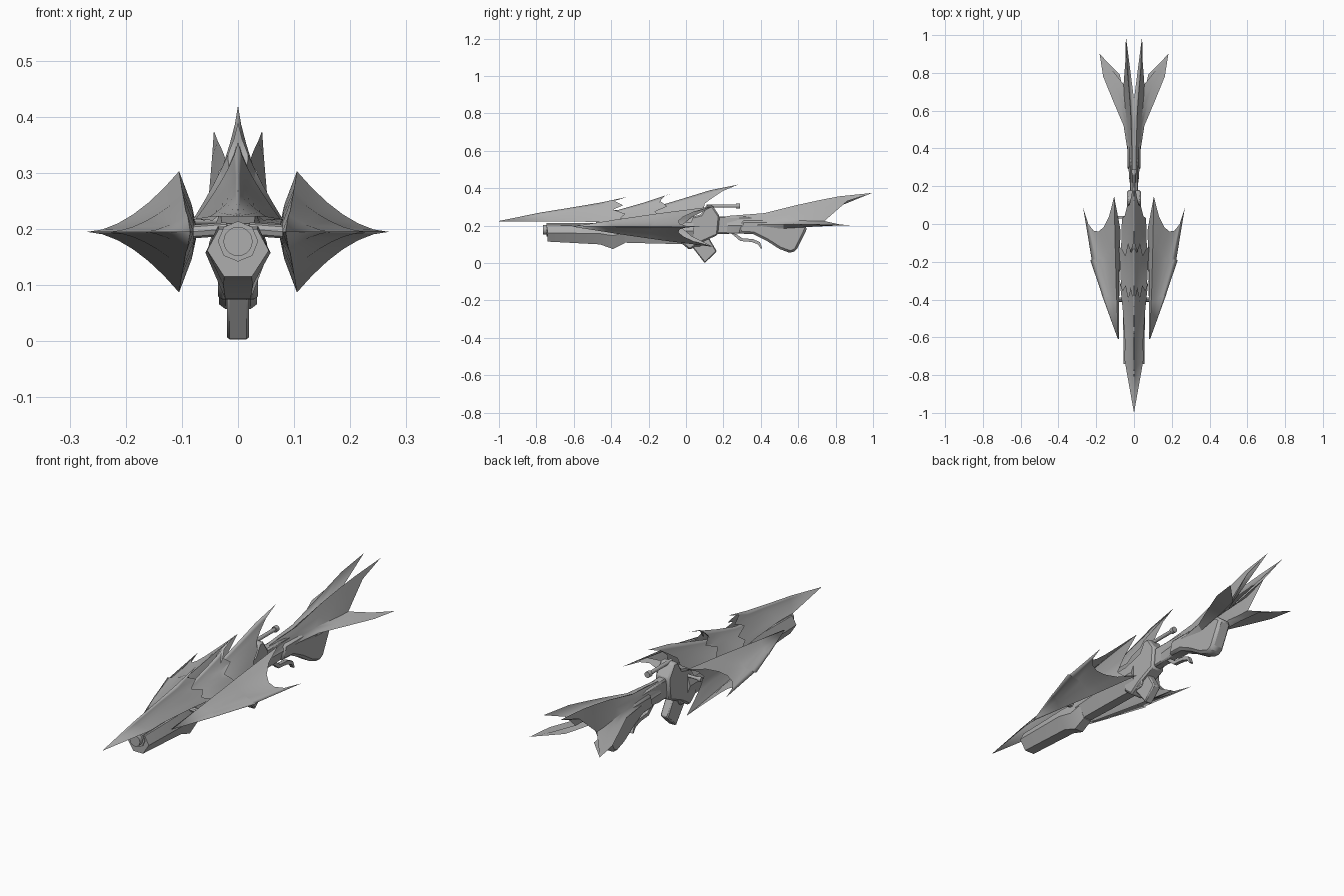
import bpy, bmesh, math
from mathutils import Vector

if "Cube" in bpy.data.objects:
    bpy.data.objects.remove(bpy.data.objects["Cube"])

grey = bpy.data.materials.new("plain_grey")
grey.diffuse_color = (0.42, 0.42, 0.42, 1)
grey.use_nodes = True
grey.node_tree.nodes["Principled BSDF"].inputs["Base Color"].default_value = grey.diffuse_color


def make(name, verts, faces, mirror=(False, False, False), z=0.0, bevel=0.0):
    me = bpy.data.meshes.new(name)
    me.from_pydata(verts, [], faces)
    bm = bmesh.new()
    bm.from_mesh(me)
    bmesh.ops.remove_doubles(bm, verts=bm.verts, dist=0.0005)
    bmesh.ops.recalc_face_normals(bm, faces=bm.faces)
    bm.to_mesh(me)
    bm.free()
    me.materials.append(grey)
    ob = bpy.data.objects.new(name, me)
    ob.location.z = z
    bpy.context.collection.objects.link(ob)
    bpy.ops.object.select_all(action='DESELECT')
    ob.select_set(True)
    bpy.context.view_layer.objects.active = ob
    bpy.ops.object.shade_smooth_by_angle(angle=math.radians(28))
    if any(mirror):
        m = ob.modifiers.new("mirror", 'MIRROR')
        m.use_axis = mirror
        m.merge_threshold = 0.0005
    if bevel:
        b = ob.modifiers.new("bevel", 'BEVEL')
        b.width, b.segments = bevel, 1
    return ob


def loft(name, rails, **kw):
    """Skin a surface across rails that all have the same point count."""
    n = len(rails[0])
    verts = [tuple(p) for r in rails for p in r]
    faces = [(i * n + j, i * n + j + 1, (i + 1) * n + j + 1, (i + 1) * n + j)
             for i in range(len(rails) - 1) for j in range(n - 1)]
    return make(name, verts, faces, **kw)


def plate(name, outline, half, bevel=0.0, x=0.0):
    """Side outline (y, z) extruded across x."""
    n = len(outline)
    verts = [(x + s * half, y, z) for s in (-1, 1) for y, z in outline]
    faces = [tuple(range(n)), tuple(range(n, 2 * n))]
    faces += [(i, (i + 1) % n, n + (i + 1) % n, n + i) for i in range(n)]
    return make(name, verts, faces, bevel=bevel)


def prism(name, sections):
    """Solid through closed sections, each a list of 3D points."""
    n, k = len(sections[0]), len(sections)
    verts = [p for s in sections for p in s]
    faces = [(a * n + i, a * n + (i + 1) % n, (a + 1) * n + (i + 1) % n, (a + 1) * n + i)
             for a in range(k - 1) for i in range(n)]
    faces += [tuple(range(n)), tuple(range((k - 1) * n, k * n))]
    return make(name, verts, faces)


def rod(name, a, b, r, sides=12):
    a, b = Vector(a), Vector(b)
    q = (b - a).to_track_quat('Z', 'Y')
    ring = [q @ Vector((r * math.cos(t), r * math.sin(t), 0))
            for t in (math.tau * i / sides for i in range(sides))]
    return prism(name, [[tuple(c + v) for v in ring] for c in (a, b)])


def shell(name, ridge, edge, rear, power=1.35):
    """Mirrored armour hood: ridge (y, z), lower edge (x, y, z), jagged rear shifts."""
    rails = []
    for i, dy in enumerate(rear):
        u = i / (len(rear) - 1)
        rail = []
        for (ry, rz), (ex, ey, ez) in zip(ridge, edge):
            rail.append([ex * u ** power, ry + (ey - ry) * u, rz + (ez - rz) * u])
        rail[-1][1] += dy
        rails.append(rail)
    return loft(name, rails, mirror=(True, False, False))


# Overlapping armour hoods along the top
shell("front_hood",
      [(-1, .225), (-.78, .27), (-.576, .303), (-.45, .325), (-.31, .355)],
      [(0, -1, .222), (.05, -.72, .222), (.048, -.62, .222), (.06, -.45, .22), (.076, -.30, .217)],
      [0, -.075, -.03, -.085, -.02, -.05, 0])
shell("middle_hood",
      [(-.48, .27), (-.36, .285), (-.22, .325), (-.12, .358), (-.02, .39)],
      [(.045, -.48, .215), (.06, -.38, .217), (.07, -.30, .217), (.074, -.22, .217), (.08, -.12, .217)],
      [0, -.075, -.085, -.03, -.08, -.03, 0])
shell("rear_hood",
      [(-.28, .27), (-.15, .305), (0, .35), (.13, .39), (.28, .42)],
      [(.06, -.28, .215), (.068, -.2, .217), (.068, -.12, .217), (.066, -.04, .217), (.064, .03, .217)],
      [0, -.04, -.05, -.055, -.02, -.03, 0])

# Diamond-section side fins with barbed outer edges
top = [(.085, -.61, 0), (.09, -.42, .03), (.093, -.38, .037), (.098, -.18, .066),
       (.1, -.10, .077), (.105, .145, .108)]
outer = [(.085, -.61, 0), (.172, -.37, 0), (.162, -.395, 0), (.232, -.19, 0),
         (.218, -.225, 0), (.269, .085, 0)]
inner = [(.085, -.61, 0), (.08, -.42, 0), (.078, -.38, 0), (.074, -.18, 0),
         (.073, -.10, 0), (.072, -.03, 0)]
rails = [inner]
rails.append([((a[0] + b[0]) / 2 - .006, (a[1] + b[1]) / 2 - (.03 if k == 5 else 0), b[2] * .45)
              for k, (a, b) in enumerate(zip(inner, top))])
for i in range(7):
    u = i / 6
    r = [[a[0] + (b[0] - a[0]) * u, a[1] + (b[1] - a[1]) * u, a[2] * (1 - u) ** 1.8]
         for a, b in zip(top, outer)]
    r[-1][1] -= .155 * math.sin(math.pi * u) ** .7 if 0 < u < 1 else 0
    rails.append(r)
loft("side_fins", rails, mirror=(True, False, True), z=.195)

# Struts holding the side fins
for s in (-1, 1):
    for y in (-.4, -.14):
        rod("fin_strut", (s * .02, y, .2), (s * .085, y, .195), .012, 8)

# Barrel, muzzle and hexagonal casing
rod("barrel", (0, -.745, .178), (0, .02, .178), .036, 8)
rod("muzzle", (0, -.765, .178), (0, -.74, .178), .026, 20)


def casing(y, w, lo, hi):
    m = lo + (hi - lo) * .55
    return [(-w * .45, y, lo), (w * .45, y, lo), (w, y, m), (w * .62, y, hi),
            (-w * .62, y, hi), (-w, y, m)]


prism("barrel_casing", [casing(-.74, .055, .115, .2), casing(-.46, .058, .1, .205),
                        casing(-.39, .05, .075, .205), casing(-.33, .045, .105, .21)])
prism("fore_body", [casing(-.36, .046, .11, .21), casing(-.18, .052, .105, .23),
                    casing(.04, .05, .1, .23)])

# Receiver and magazine
plate("receiver", [(-.03, .11), (.02, .07), (.08, .11), (.17, .15), (.18, .25),
                   (.14, .31), (.11, .31), (.08, .26), (-.03, .23)], .036, .008)
plate("magazine", [(.03, .09), (.10, 0), (.165, .062), (.12, .14), (.06, .14)], .02, .005)
plate("lower_guard", [(-.03, .12), (.0, .085), (.08, .09), (.10, .13)], .03, .005)

# Charging rod on top and bolt handle on the side
rod("top_rod", (0, .11, .305), (0, .28, .305), .009)
rod("top_rod_knob", (0, .268, .305), (0, .288, .305), .014)
rod("bolt_handle", (0, .035, .215), (-.095, .035, .215), .007)
rod("bolt_knob", (-.09, .035, .215), (-.106, .035, .215), .011)

# Trigger lever
plate("trigger_lever", [(.24, .16), (.27, .155), (.30, .133), (.36, .128), (.395, .112),
                        (.408, .078), (.40, .078), (.385, .1), (.35, .113), (.29, .118)], .009)

# Neck between receiver and stock
plate("stock_neck", [(.15, .155), (.36, .16), (.36, .248), (.15, .25)], .022, .007)

# Flared stock: swept surfaces between valley, upper blade, side fin and keel
valley = [(0, .22, .25), (0, .36, .25), (0, .48, .255), (0, .56, .255), (0, .62, .25), (0, .66, .24)]
blade = [(.008, .22, .252), (.012, .42, .267), (.018, .6, .312), (.027, .72, .338),
         (.036, .82, .357), (.043, .995, .375)]
blade_low = [(.02, .22, .235), (.022, .42, .245), (.028, .56, .262), (.035, .66, .278),
             (.042, .75, .288), (.046, .86, .33)]
web = [(.022, .22, .215), (.026, .4, .222), (.036, .52, .228), (.045, .6, .228),
       (.052, .68, .225), (.055, .74, .225)]
mid = [(.023, .22, .205), (.032, .4, .21), (.05, .53, .213), (.075, .64, .212),
       (.1, .74, .21), (.12, .82, .207)]
wing = [(.024, .22, .2), (.036, .4, .205), (.055, .52, .207), (.11, .65, .206),
        (.163, .78, .204), (.182, .9, .2)]
stock = [valley, blade, blade_low, web, mid, wing]
loft("stock_blades_and_wings", stock, mirror=(True, False, False))
under = [(.022, .22, .16), (.026, .4, .175), (.035, .52, .185), (.045, .6, .19),
         (.055, .69, .195), (.075, .79, .2)]
loft("wing_undersides", [wing, under], mirror=(True, False, False))
loft("blade_inner_faces", [valley, blade_low], mirror=(True, False, False))

# Solid keel below the stock
plate("stock_keel", [(.28, .158), (.36, .155), (.43, .12), (.50, .075), (.56, .053),
                     (.59, .068), (.65, .19), (.6, .23), (.3, .23)], .034, .012)
